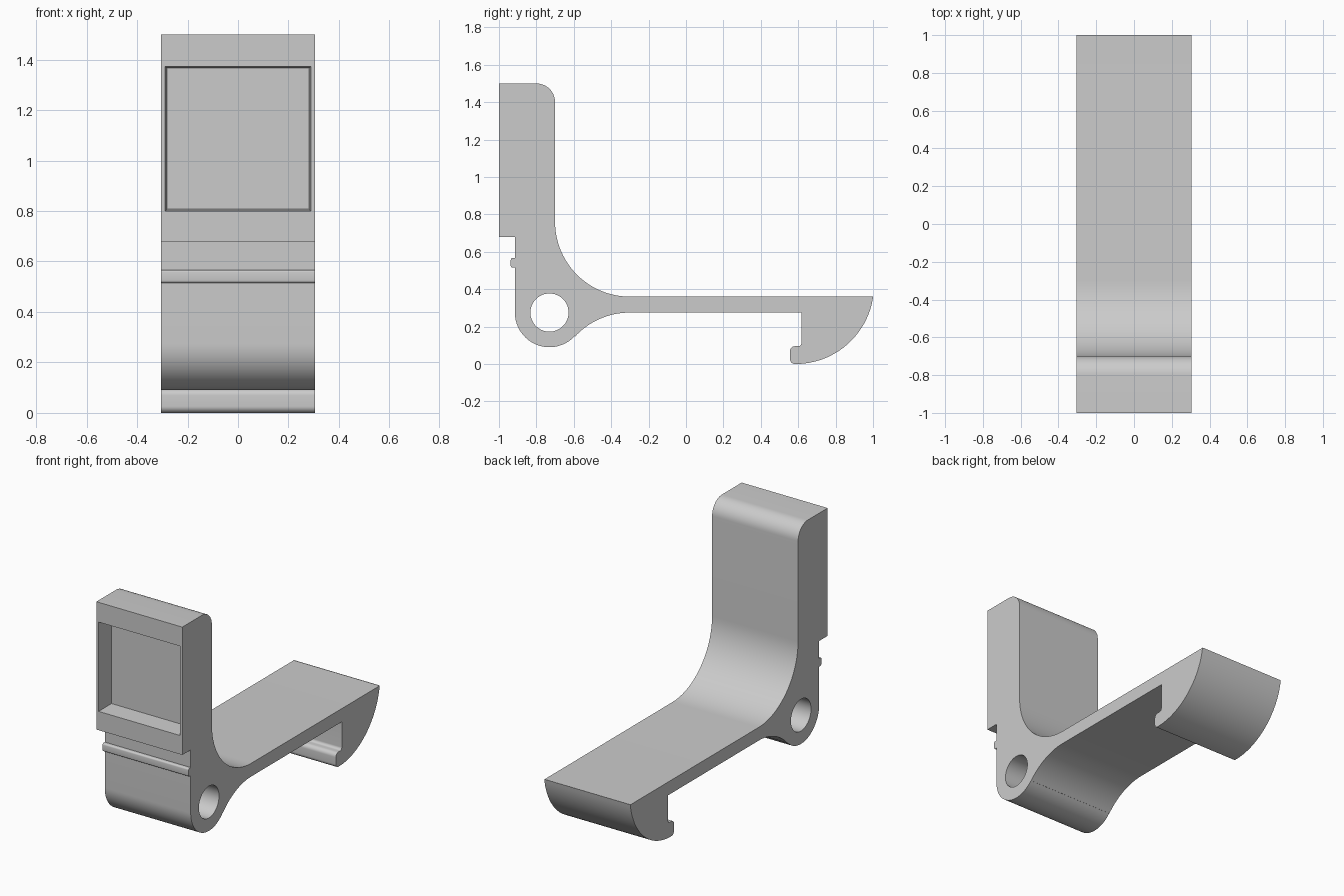
import bpy, bmesh
from math import radians, cos, sin

cube = bpy.data.objects.get("Cube")
if cube:
    bpy.data.objects.remove(cube, do_unlink=True)

HALF_WIDTH = 0.305

grey = bpy.data.materials.new("plain_grey")
grey.use_nodes = True
colour = (0.6, 0.6, 0.6, 1)
grey.diffuse_color = colour
grey.node_tree.nodes["Principled BSDF"].inputs["Base Color"].default_value = colour


def arc(y, z, radius, start, end, steps=8):
    """Points on an arc in the side plane, angles in degrees."""
    angles = [radians(start + (end - start) * i / steps) for i in range(steps + 1)]
    return [(y + radius * cos(a), z + radius * sin(a)) for a in angles]


def make_object(name, bm):
    bmesh.ops.recalc_face_normals(bm, faces=bm.faces)
    mesh = bpy.data.meshes.new(name)
    bm.to_mesh(mesh)
    bm.free()
    mesh.materials.append(grey)
    obj = bpy.data.objects.new(name, mesh)
    bpy.context.collection.objects.link(obj)
    return obj


def extrude_profile(name, points, half_width):
    """Extrude a side profile across the width."""
    bm = bmesh.new()
    face = bm.faces.new([bm.verts.new((-half_width, y, z)) for y, z in points])
    new = bmesh.ops.extrude_face_region(bm, geom=[face])["geom"]
    verts = [v for v in new if isinstance(v, bmesh.types.BMVert)]
    bmesh.ops.translate(bm, verts=verts, vec=(2 * half_width, 0, 0))
    return make_object(name, bm)


def cut(target, cutter):
    mod = target.modifiers.new(cutter.name, "BOOLEAN")
    mod.operation = "DIFFERENCE"
    mod.solver = "EXACT"
    mod.object = cutter
    bpy.context.view_layer.objects.active = target
    bpy.ops.object.modifier_apply(modifier=mod.name)
    bpy.data.objects.remove(cutter, do_unlink=True)


# Side profile: upright block, inner fillet, arm, hook, pivot boss, front rib
profile = [(-1, 0.68), (-1, 1.5)]
profile += arc(-0.8, 1.4, 0.1, 90, 0, 12)
profile += arc(-0.3, 0.76, 0.4, 180, 270, 24)
profile += [(1, 0.36)]
profile += arc(0.585, 0.42, 0.42, -8, -90, 24)
profile += arc(0.582, 0.026, 0.026, -90, -180)
profile += arc(0.582, 0.069, 0.026, 180, 90)
profile += arc(0.6, 0.112, 0.017, -90, 0)
profile += [(0.617, 0.275)]
profile += arc(-0.3, -0.125, 0.4, 90, 137, 16)
profile += arc(-0.73, 0.275, 0.185, -43, -180, 32)
profile += [(-0.915, 0.515)]
profile += arc(-0.927, 0.525, 0.01, -90, -180, 4)
profile += arc(-0.927, 0.557, 0.01, 180, 90, 4)
profile += [(-0.915, 0.567), (-0.915, 0.68)]
bracket = extrude_profile("hooked_bracket", profile, HALF_WIDTH)

# Pivot hole through the boss
cut(bracket, extrude_profile("pivot_hole", arc(-0.73, 0.275, 0.102, 0, 354.375, 63), 0.5))

# Tapered pocket in the front of the upright
bm = bmesh.new()
bmesh.ops.create_cube(bm, size=1)
for v in bm.verts:
    inner = v.co.y > 0
    inset = 0.007 if inner else 0
    v.co.x = (0.289 - inset) * (1 if v.co.x > 0 else -1)
    v.co.z = 1.087 + (0.287 - inset) * (1 if v.co.z > 0 else -1)
    v.co.y = -0.88 if inner else -1.01
cut(bracket, make_object("front_pocket", bm))

# Smooth curves, sharp edges
bpy.ops.object.select_all(action="DESELECT")
bracket.select_set(True)
bpy.context.view_layer.objects.active = bracket
bpy.ops.object.shade_smooth_by_angle(angle=radians(30))
